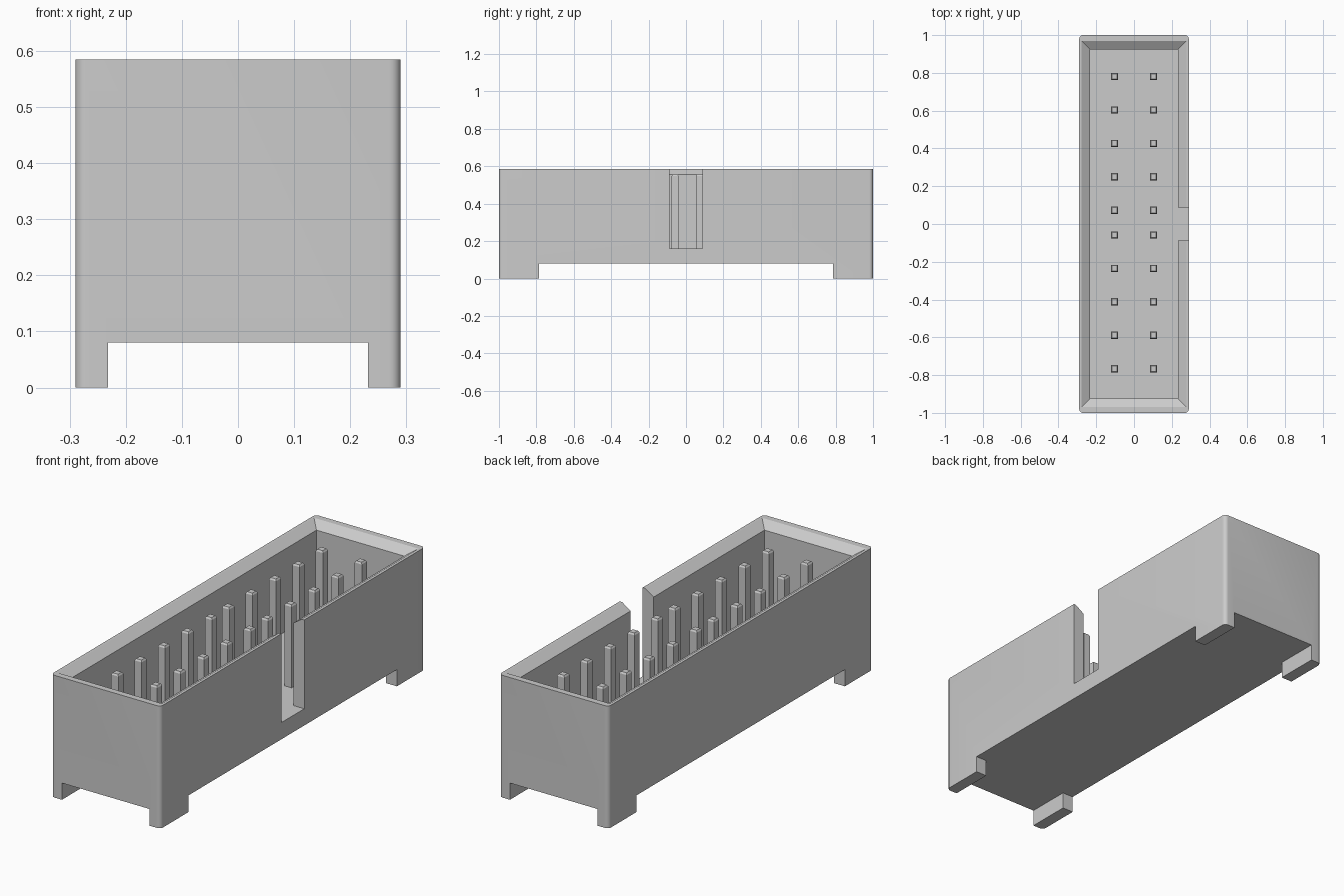
import bpy, bmesh, math

if "Cube" in bpy.data.objects:
    bpy.data.objects.remove(bpy.data.objects["Cube"])

TOP, FLOOR, FOOT = 0.585, 0.16, 0.08


def rounded_rect(hx, hy, r=0.0, n=6):
    """Counter-clockwise rectangle outline with optional round corners."""
    if r == 0:
        return [(hx, hy), (-hx, hy), (-hx, -hy), (hx, -hy)]
    pts = []
    for k, (sx, sy) in enumerate([(1, 1), (-1, 1), (-1, -1), (1, -1)]):
        for i in range(n + 1):
            a = math.pi / 2 * (k + i / n)
            pts.append((sx * (hx - r) + r * math.cos(a), sy * (hy - r) + r * math.sin(a)))
    return pts


def loft(name, sections, centre=(0, 0)):
    """Closed solid through stacked outlines: [(z, outline), ...]."""
    bm = bmesh.new()
    rings = [[bm.verts.new((x + centre[0], y + centre[1], z)) for x, y in pts]
             for z, pts in sections]
    bm.faces.new(rings[0][::-1])
    bm.faces.new(rings[-1])
    for a, b in zip(rings, rings[1:]):
        for i in range(len(a)):
            j = (i + 1) % len(a)
            bm.faces.new((a[i], a[j], b[j], b[i]))
    bmesh.ops.recalc_face_normals(bm, faces=bm.faces[:])
    me = bpy.data.meshes.new(name)
    bm.to_mesh(me)
    bm.free()
    ob = bpy.data.objects.new(name, me)
    bpy.context.collection.objects.link(ob)
    return ob


def cut(target, cutter):
    cutter.hide_render = True
    mod = target.modifiers.new("cut", 'BOOLEAN')
    mod.operation, mod.solver, mod.object = 'DIFFERENCE', 'EXACT', cutter
    bpy.ops.object.select_all(action='DESELECT')
    bpy.context.view_layer.objects.active = target
    target.select_set(True)
    bpy.ops.object.modifier_apply(modifier=mod.name)
    bpy.data.objects.remove(cutter)


def box(name, hx, hy, z0, z1, centre=(0, 0)):
    return loft(name, [(z0, rounded_rect(hx, hy)), (z1, rounded_rect(hx, hy))], centre)


# Housing with rounded upright corners
outline = rounded_rect(0.29, 1.0, 0.02)
housing = loft("housing", [(0, outline), (TOP, outline)])

# Hollow with a chamfered mouth
mouth = rounded_rect(0.277, 0.97)
inner = rounded_rect(0.232, 0.925)
cut(housing, loft("hollow_cutter", [(FLOOR, inner), (TOP - 0.03, inner),
                                    (TOP, mouth), (TOP + 0.1, mouth)]))

# Keying slot in the right wall
cut(housing, box("slot_cutter", 0.1, 0.087, FLOOR, TOP + 0.2, (0.3, 0)))

# Clear the underside both ways, leaving four corner feet
cut(housing, box("foot_gap_cutter_long", 0.232, 1.2, -0.1, FOOT))
cut(housing, box("foot_gap_cutter_wide", 0.5, 0.787, -0.1, FOOT))
bpy.ops.object.shade_smooth_by_angle(angle=math.radians(30))

# Two rows of square pins with chamfered tips
pin_ys = [0.073 + 0.177 * i for i in range(5)] + [-0.058 - 0.177 * i for i in range(5)]
shaft, tip = rounded_rect(0.019, 0.019), rounded_rect(0.014, 0.014)
for side, x in (("left", -0.103), ("right", 0.103)):
    for i, y in enumerate(sorted(pin_ys)):
        loft(f"{side}_pin_{i + 1}", [(FLOOR - 0.02, shaft), (0.547, shaft), (0.555, tip)], (x, y))
